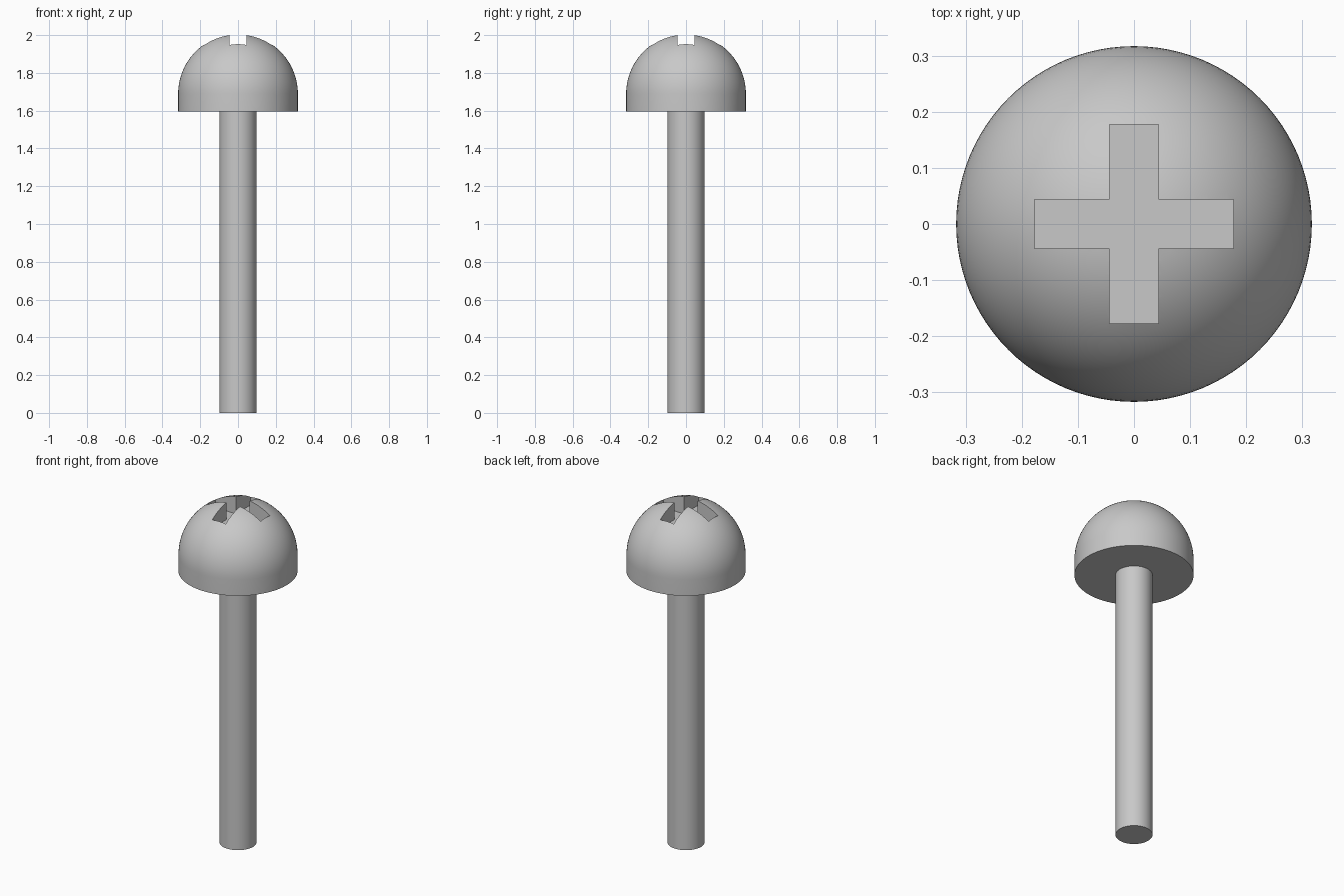
import bpy, bmesh, math
from mathutils import Matrix

cube = bpy.data.objects.get("Cube")
if cube:
    bpy.data.objects.remove(cube, do_unlink=True)

HEAD_R, HEAD_BASE, DOME_Z = 0.317, 1.595, 1.689
SHAFT_R = 0.0985
SLOT_LEN, SLOT_W, SLOT_FLOOR = 0.354, 0.088, 1.90

steel = bpy.data.materials.new("steel grey")
steel.use_nodes = True
grey = (0.58, 0.58, 0.58, 1)
steel.diffuse_color = grey
steel.node_tree.nodes["Principled BSDF"].inputs["Base Color"].default_value = grey


def add_object(name, bm):
    mesh = bpy.data.meshes.new(name)
    bmesh.ops.recalc_face_normals(bm, faces=bm.faces)
    bm.to_mesh(mesh)
    bm.free()
    mesh.materials.append(steel)
    obj = bpy.data.objects.new(name, mesh)
    bpy.context.collection.objects.link(obj)
    return obj


def lathe(name, profile, steps=96):
    """Turn an (r, z) profile, closed on the axis, around z."""
    bm = bmesh.new()
    verts = [bm.verts.new((r, 0, z)) for r, z in profile]
    edges = [bm.edges.new(pair) for pair in zip(verts, verts[1:])]
    bmesh.ops.spin(bm, geom=verts + edges, cent=(0, 0, 0), axis=(0, 0, 1),
                   angle=math.tau, steps=steps, use_merge=True)
    bmesh.ops.remove_doubles(bm, verts=bm.verts, dist=1e-5)
    return add_object(name, bm)


def smooth(obj):
    bpy.ops.object.select_all(action="DESELECT")
    obj.select_set(True)
    bpy.context.view_layer.objects.active = obj
    bpy.ops.object.shade_smooth_by_angle(angle=math.radians(30))


# Plain round shaft, ending just inside the head
shaft = lathe("shaft", [(0, 0), (SHAFT_R, 0), (SHAFT_R, HEAD_BASE + 0.02),
                        (0, HEAD_BASE + 0.02)])
smooth(shaft)

# Domed head: short cylinder under a hemisphere
rings = 24
dome = [(HEAD_R * math.cos(a), DOME_Z + HEAD_R * math.sin(a))
        for a in (math.pi / 2 * i / rings for i in range(rings))]
head = lathe("head", [(0, HEAD_BASE), (HEAD_R, HEAD_BASE)] + dome
             + [(0, DOME_Z + HEAD_R)])

# Cross-shaped recess: two crossed slots cut into the dome
for i in range(2):
    bm = bmesh.new()
    bmesh.ops.create_cube(bm, size=1, matrix=Matrix.Rotation(i * math.pi / 2, 4, "Z")
                          @ Matrix.Translation((0, 0, SLOT_FLOOR + 0.1))
                          @ Matrix.Diagonal((SLOT_LEN, SLOT_W, 0.2, 1)))
    cutter = add_object("slot_cutter", bm)
    cutter.hide_render = True
    cut = head.modifiers.new("slot", "BOOLEAN")
    cut.operation = "DIFFERENCE"
    cut.solver = "EXACT"
    cut.object = cutter
    bpy.context.view_layer.objects.active = head
    bpy.ops.object.modifier_apply(modifier=cut.name)
    bpy.data.objects.remove(cutter, do_unlink=True)
smooth(head)
